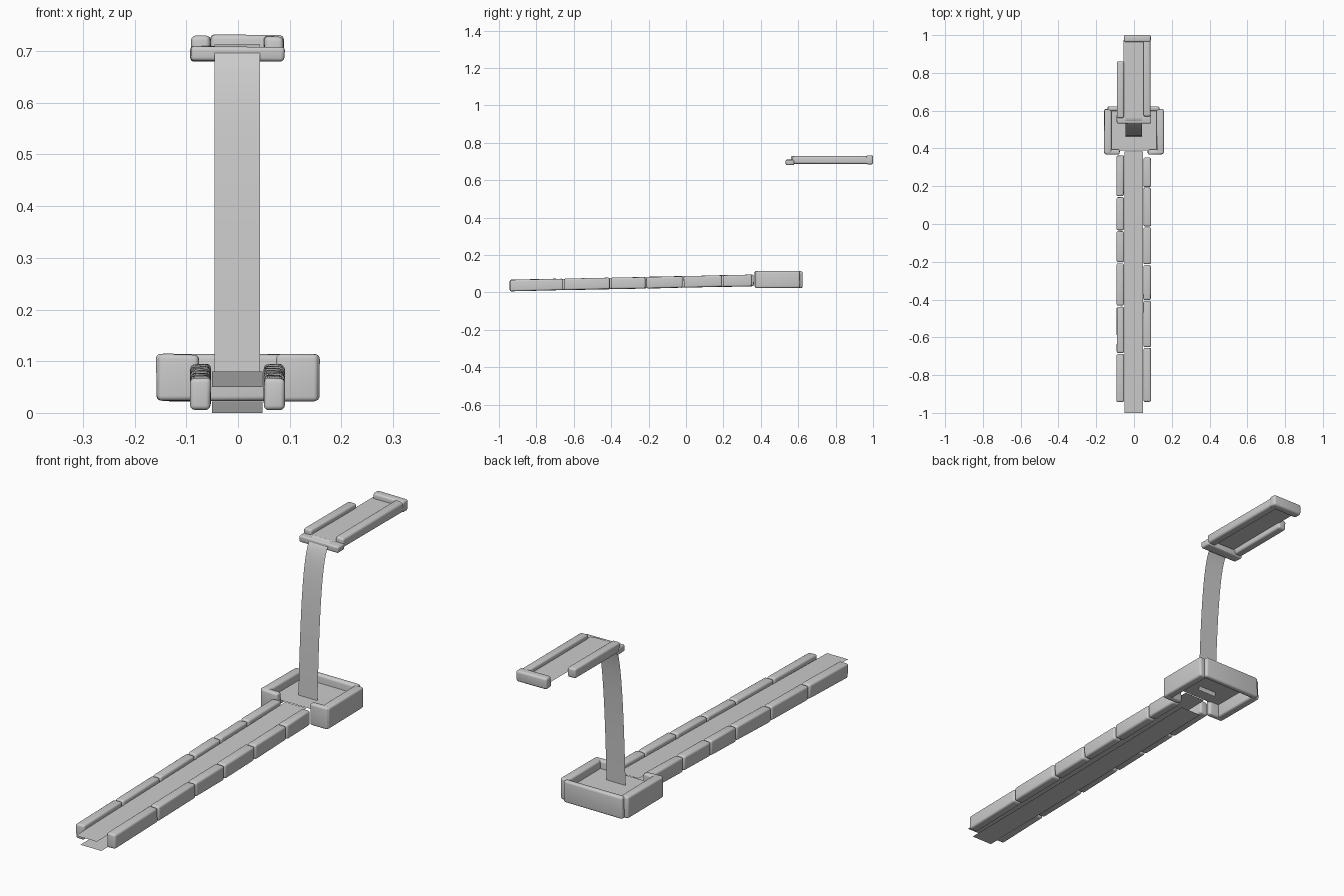
import bpy, bmesh, math, random
from mathutils import Matrix, Vector

if "Cube" in bpy.data.objects:
    bpy.data.objects.remove(bpy.data.objects["Cube"])

random.seed(4)


def stone(name, x0, x1, y0, y1, z0, z1, tilt=0.0, bevel=0.009):
    """Rounded block between the given limits, tilted about x, slightly irregular."""
    bm = bmesh.new()
    bmesh.ops.create_cube(bm, size=1)
    size = Vector((x1 - x0, y1 - y0, z1 - z0))
    for v in bm.verts:
        v.co = Vector(v.co[i] * size[i] + random.uniform(-0.0015, 0.0015) for i in range(3))
    bmesh.ops.bevel(bm, geom=bm.edges[:], offset=bevel, segments=4, profile=0.5, affect='EDGES')
    bmesh.ops.rotate(bm, verts=bm.verts, matrix=Matrix.Rotation(tilt, 3, 'X'))
    bmesh.ops.translate(bm, verts=bm.verts, vec=((x0 + x1) / 2, (y0 + y1) / 2, (z0 + z1) / 2))
    return finish(name, bm)


def sheet(name, x0, x1, path):
    """Thin single surface spanning x0..x1 along a (y, z) path."""
    bm = bmesh.new()
    rows = [(bm.verts.new((x0, y, z)), bm.verts.new((x1, y, z))) for y, z in path]
    for a, b in zip(rows, rows[1:]):
        bm.faces.new((a[0], a[1], b[1], b[0]))
    return finish(name, bm)


def finish(name, bm):
    mesh = bpy.data.meshes.new(name)
    bm.to_mesh(mesh)
    bm.free()
    ob = bpy.data.objects.new(name, mesh)
    bpy.context.collection.objects.link(ob)
    bpy.context.view_layer.objects.active = ob
    ob.select_set(True)
    bpy.ops.object.shade_smooth_by_angle(angle=math.radians(40))
    ob.select_set(False)
    return ob


# Lower stream: water surface above a sloping bed
sheet("stream_water", -0.05, 0.047, [(-1, 0.05), (0.385, 0.08)])
sheet("stream_bed", -0.05, 0.047, [(-0.97, 0.0), (-0.3, 0.008), (0.36, 0.022)])

# Kerb stones along both banks
slope = math.atan(0.028 / 1.3)
left_cuts = [-0.945, -0.685, -0.435, -0.205, -0.035, 0.145, 0.365]
right_cuts = [-0.945, -0.655, -0.405, -0.215, -0.015, 0.195, 0.355]
for side, cuts, x0, x1 in (("left", left_cuts, -0.092, -0.053),
                           ("right", right_cuts, 0.05, 0.09)):
    for i, (a, b) in enumerate(zip(cuts, cuts[1:])):
        z = 0.006 + 0.021 * ((a + b) / 2 + 0.95)
        stone(f"{side}_kerb_{i + 1}", x0, x1, a + 0.003, b - 0.003, z, z + 0.061, slope)

# Pool: walls on four sides with an opening at the front
stone("pool_left_wall", -0.158, -0.12, 0.372, 0.608, 0.023, 0.114)
stone("pool_right_wall", 0.12, 0.157, 0.372, 0.608, 0.023, 0.114)
stone("pool_back_wall", -0.14, 0.135, 0.597, 0.624, 0.023, 0.113)
stone("pool_front_left", -0.156, -0.076, 0.368, 0.394, 0.023, 0.113)
stone("pool_front_right", 0.073, 0.155, 0.368, 0.394, 0.023, 0.113)
sheet("pool_water", -0.135, 0.135, [(0.388, 0.08), (0.61, 0.08)])

# Upper channel
stone("upper_left_kerb", -0.09, -0.053, 0.56, 0.86, 0.687, 0.729)
stone("upper_right_kerb", 0.05, 0.087, 0.57, 0.985, 0.687, 0.729)
stone("upper_back_wall", -0.053, 0.088, 0.963, 1.0, 0.685, 0.731)
stone("upper_front_lip", -0.092, 0.09, 0.533, 0.578, 0.681, 0.709, bevel=0.007)
sheet("upper_water", -0.056, 0.055, [(0.555, 0.711), (0.975, 0.711)])

# Waterfall dropping from the lip into the pool
a, b, c, d = Vector((0.56, 0.713)), Vector((0.505, 0.715)), Vector((0.48, 0.55)), Vector((0.463, 0.06))
curve = []
for i in range(17):
    t = i / 16
    curve.append(tuple(a * (1 - t) ** 3 + b * 3 * t * (1 - t) ** 2 + c * 3 * t * t * (1 - t) + d * t ** 3))
sheet("waterfall", -0.045, 0.043, curve)
